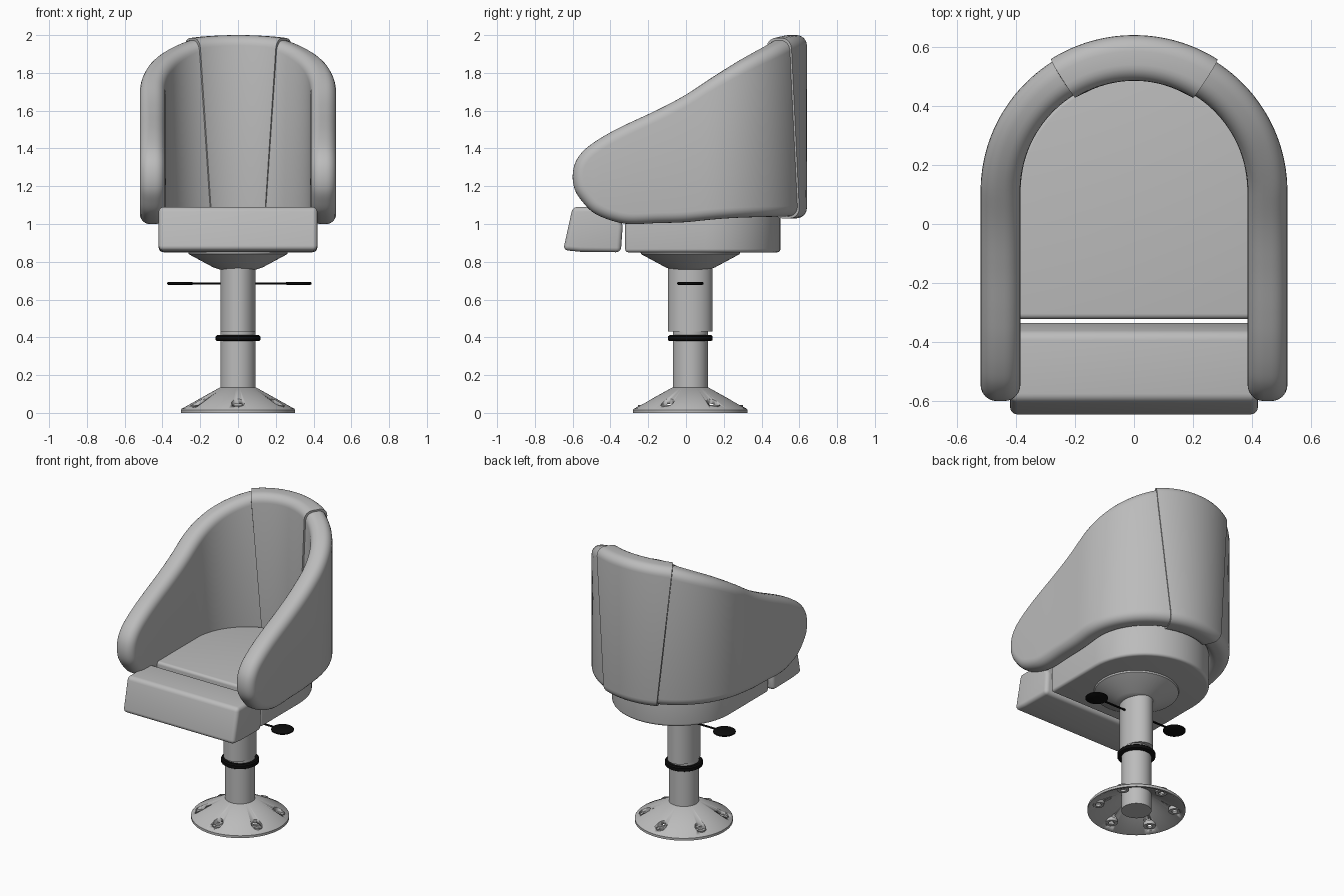
import bpy, bmesh
from math import sin, cos, pi, radians, hypot
from mathutils import Vector

if "Cube" in bpy.data.objects:
    bpy.data.objects.remove(bpy.data.objects["Cube"])


def material(name, value):
    mat = bpy.data.materials.new(name)
    mat.use_nodes = True
    color = (value, value, value, 1)
    mat.diffuse_color = color
    mat.node_tree.nodes["Principled BSDF"].inputs["Base Color"].default_value = color
    return mat


GREY = material("light_grey", 0.5)
BLACK = material("black", 0.004)
AXIS_Y = 0.023        # pedestal centre line
R, BACK_Y = 0.4525, 0.11   # shell centre-line radius and start of its arc
HALF, ROUND = 0.0675, 0.055  # shell half thickness and edge rounding
SEAM, CENTRE = 0.5625, 0.82  # path lengths of the seam and the middle of the back


def finish(name, bm, mat, bevel=0, angle=35):
    bmesh.ops.remove_doubles(bm, verts=bm.verts, dist=1e-5)
    bmesh.ops.recalc_face_normals(bm, faces=bm.faces)
    mesh = bpy.data.meshes.new(name)
    bm.to_mesh(mesh)
    bm.free()
    obj = bpy.data.objects.new(name, mesh)
    bpy.context.collection.objects.link(obj)
    mesh.materials.append(mat)
    bpy.ops.object.select_all(action="DESELECT")
    obj.select_set(True)
    bpy.context.view_layer.objects.active = obj
    if bevel:
        mod = obj.modifiers.new("soft_edges", "BEVEL")
        mod.width, mod.segments, mod.limit_method = bevel, 5, "ANGLE"
        bpy.ops.object.modifier_apply(modifier=mod.name)
    bpy.ops.object.shade_smooth_by_angle(angle=radians(angle))
    return obj


def lathe(name, profile, mat, x=0, y=AXIS_Y, z=0, scale=(1, 1), sides=48, closed=False):
    bm = bmesh.new()
    rings = [[bm.verts.new((x + r * cos(2 * pi * i / sides) * scale[0],
                            y + r * sin(2 * pi * i / sides) * scale[1], z + h))
              for i in range(sides)] for r, h in profile]
    pairs = list(zip(rings, rings[1:]))
    if closed:
        pairs.append((rings[-1], rings[0]))
    else:
        bm.faces.new(rings[0])
        bm.faces.new(rings[-1])
    for a, b in pairs:
        for i in range(sides):
            j = (i + 1) % sides
            bm.faces.new((a[i], a[j], b[j], b[i]))
    return finish(name, bm, mat)


def prism(name, points, offset, mat, bevel):
    bm = bmesh.new()
    face = bm.faces.new([bm.verts.new(p) for p in points])
    new = bmesh.ops.extrude_face_region(bm, geom=[face])["geom"]
    bmesh.ops.translate(bm, vec=offset, verts=[v for v in new if isinstance(v, bmesh.types.BMVert)])
    return finish(name, bm, mat, bevel)


def spline(points, before, after, steps=7):
    pts = [Vector(p) for p in [before] + points + [after]]
    out = []
    for a, b, c, d in zip(pts, pts[1:], pts[2:], pts[3:]):
        for k in range(steps):
            t = k / steps
            out.append(0.5 * (2 * b + (c - a) * t + (2 * a - 5 * b + 4 * c - d) * t * t
                              + (3 * b - a - 3 * c + d) * t ** 3))
    return out + [pts[-2]]


def on_shell(s, z, n, side):
    # Wraps a flat panel point around the horseshoe plan
    if s < BACK_Y:
        return (side * (R + n), s, z)
    phi = (s - BACK_Y) / R
    return (side * (R + n) * cos(phi), BACK_Y + (R + n) * sin(phi), z)


def padded_panel(name, stations, lean, proud=0, side=1, tip=False):
    # Stations hold path length, bottom height and top height
    corner = [(HALF - ROUND + ROUND * cos(a) + proud, ROUND * (1 - sin(a)) - proud)
              for a in [pi / 2 * k / 6 for k in range(7)]]
    layers = [(-n, d) for n, d in corner] + corner[::-1]
    bm = bmesh.new()
    rings = []
    last = len(stations) - 1
    for i, st in enumerate(stations):
        a, b = stations[max(i - 1, 0)], stations[min(i + 1, last)]
        ring = []
        for col, sign, order in ((2, 1, layers), (1, -1, layers[::-1])):
            ds, dz = b[0] - a[0], b[col] - a[col]
            length = hypot(ds, dz)
            ns, nz = -sign * dz / length, sign * ds / length
            if i == 0 and tip:
                ns, nz = -1, 0
            elif i in (0, last):
                ns, nz = 0, sign
            for n, d in order:
                s, z = st[0] - d * ns, st[col] - d * nz
                s += lean(s) * (1.975 - z) / 0.935
                ring.append(bm.verts.new(on_shell(s, z, n, side)))
        rings.append(ring)
    count = len(rings[0])
    for p, q in zip(rings, rings[1:]):
        for k in range(count):
            m = (k + 1) % count
            bm.faces.new((p[k], p[m], q[m], q[k]))
    bm.faces.new(rings[-1])
    if not tip:
        bm.faces.new(rings[0])
    bmesh.ops.dissolve_degenerate(bm, dist=1e-5, edges=bm.edges)
    return finish(name, bm, GREY, angle=40)


# Side wings of the shell, each ending in a rounded arm tip
wing = [(-.6, 1.25, 1.25), (-.588, 1.18, 1.32), (-.55, 1.12, 1.38), (-.49, 1.06, 1.43),
        (-.4, 1.02, 1.485), (-.3, 1.0, 1.535), (-.15, 1.005, 1.605), (0, 1.01, 1.685),
        (.2, 1.03, 1.815), (.363, 1.037, 1.9), (SEAM, 1.04, 1.972)]
wing_path = spline(wing, (-.588, 1.32, 1.18), (.7, 1.04, 1.99))
for label, sign in (("left", 1), ("right", -1)):
    padded_panel(label + "_wing", wing_path,
                 lambda s: 0.084 * max(0, (s - BACK_Y) / R), side=sign, tip=True)

# Back panel, tapering downwards and slightly proud of the wings
crown = [(SEAM, 1.04, 1.974), (.69, 1.04, 1.986), (CENTRE, 1.04, 1.99)]
crown += [(2 * CENTRE - s, b, t) for s, b, t in crown[-2::-1]]
padded_panel("back_panel", spline(crown, (.45, 1.04, 1.95), (1.19, 1.04, 1.95)),
             lambda s: 0.084 * (CENTRE - s) / (CENTRE - SEAM), proud=0.01)

# Seat cushion with a rounded rear
plan = [(-.4, -.322, .85), (.4, -.322, .85)]
plan += [(.4 * cos(pi * k / 32), .1 + .4 * sin(pi * k / 32), .85) for k in range(33)]
prism("seat_cushion", plan, (0, 0, .24), GREY, 0.018)

# Flip-up bolster at the front
outline = [(-.65, .862), (-.6, 1.09), (-.37, 1.09), (-.335, .99), (-.345, .85), (-.56, .853)]
prism("front_bolster", [(-.42, y, z) for y, z in outline], (.84, 0, 0), GREY, 0.025)

# Pedestal
lathe("seat_mount", [(.265, .855), (.26, .84), (.13, .77), (.10, .76)], GREY)
lathe("upper_sleeve", [(.118, .43), (.118, .8)], GREY, scale=(.79, 1))
lathe("lower_column", [(.093, 0), (.093, .5)], GREY)
lathe("locking_collar", [(.11, .38), (.118, .385), (.118, .405), (.11, .412)], BLACK)

# Hollow floor flange with six countersunk bolt cups
flange = lathe("floor_flange", [(.085, .135), (.095, .135), (.298, .022), (.303, .016),
                                (.303, 0), (.292, 0), (.085, .118)], GREY, sides=72, closed=True)
for k in range(6):
    turn = pi / 3 * k + pi / 2
    cx, cy = .24 * cos(turn), AXIS_Y + .24 * sin(turn)
    cutter = lathe("bolt_cutter", [(.034, -.1), (.034, .2)], GREY, cx, cy, sides=24)
    cutter.hide_render = True
    bpy.context.view_layer.objects.active = flange
    mod = flange.modifiers.new("bolt_hole", "BOOLEAN")
    mod.operation, mod.object, mod.solver = "DIFFERENCE", cutter, "EXACT"
    bpy.ops.object.modifier_apply(modifier=mod.name)
    bpy.data.objects.remove(cutter)
    lathe("bolt_cup", [(.034, .042), (.034, .03), (.018, .03), (.018, .018), (.038, .018),
                       (.038, .042)], GREY, cx, cy, sides=24, closed=True)

# Height levers with flat oval paddles
for label, sign in (("left", 1), ("right", -1)):
    lathe(label + "_lever_paddle", [(.062, .677), (.07, .682), (.07, .689), (.062, .694)], BLACK,
          x=sign * .313 + .007, scale=(1, 1), sides=32)
    prism(label + "_lever_rod", [(sign * .08, AXIS_Y + .007 * cos(pi * k / 4),
                                  .685 + .006 * sin(pi * k / 4)) for k in range(8)],
          (sign * .18, 0, 0), BLACK, 0)
